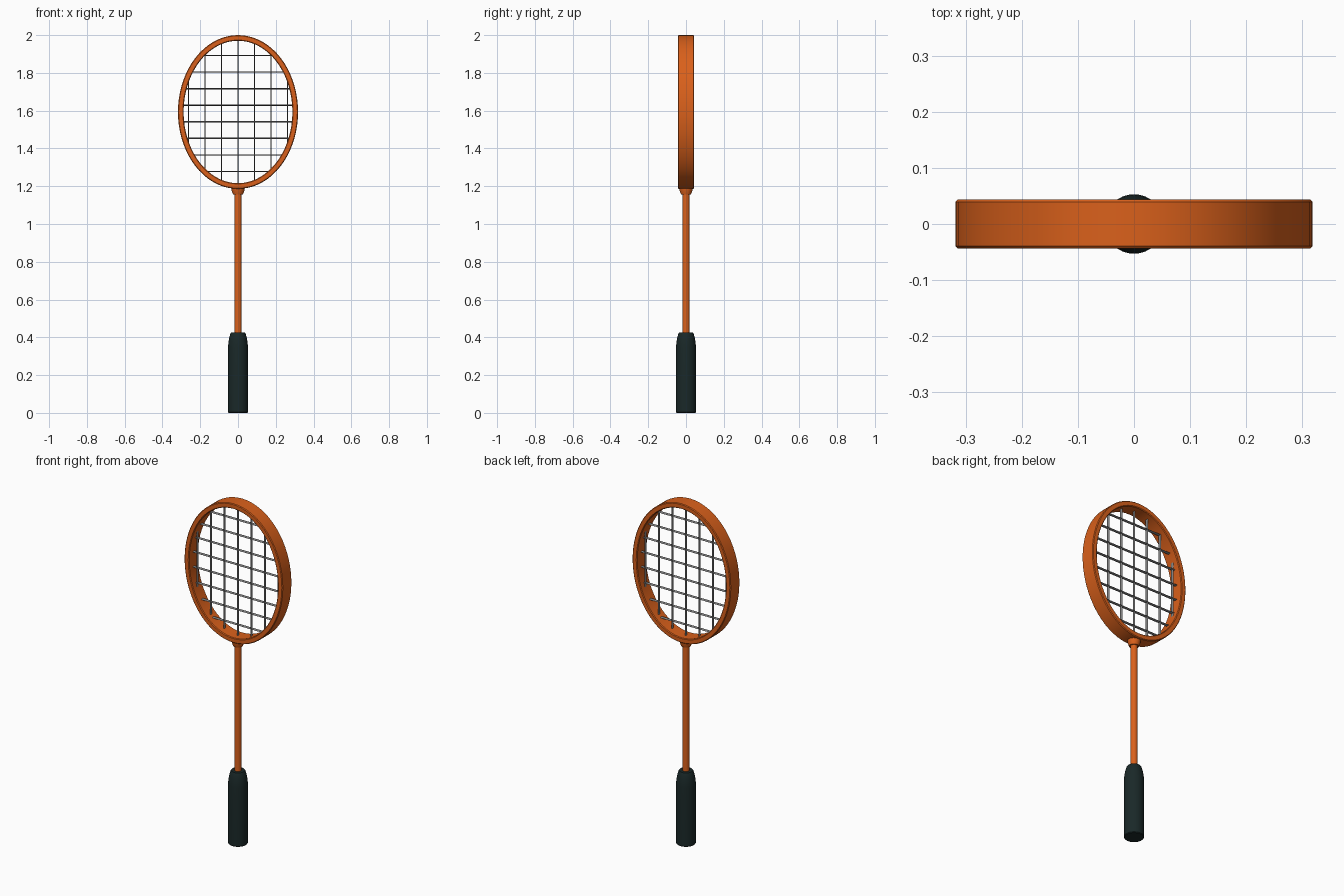
import bpy, bmesh, math
from mathutils import Vector

if "Cube" in bpy.data.objects:
    bpy.data.objects.remove(bpy.data.objects["Cube"])

CZ, RX, RZ = 1.593, 0.303, 0.392      # head centre and centreline radii


def material(name, rgb):
    m = bpy.data.materials.new(name)
    m.diffuse_color = (*rgb, 1)
    m.use_nodes = True
    m.node_tree.nodes["Principled BSDF"].inputs["Base Color"].default_value = m.diffuse_color
    return m


ORANGE = material("burnt orange", (0.70, 0.118, 0.011))
GRIP = material("dark green grey", (0.010, 0.021, 0.021))
STRING = material("mid grey", (0.22, 0.22, 0.22))


def finish(bm, name, mat, angle=35):
    bmesh.ops.recalc_face_normals(bm, faces=bm.faces)
    me = bpy.data.meshes.new(name)
    bm.to_mesh(me)
    bm.free()
    me.materials.append(mat)
    ob = bpy.data.objects.new(name, me)
    bpy.context.collection.objects.link(ob)
    bpy.ops.object.select_all(action='DESELECT')
    ob.select_set(True)
    bpy.context.view_layer.objects.active = ob
    bpy.ops.object.shade_smooth_by_angle(angle=math.radians(angle))
    return ob


def lathe(name, profile, mat, n=32):
    """Capped turned part from (radius, z) points."""
    bm = bmesh.new()
    rings = [[bm.verts.new((r * math.cos(2 * math.pi * i / n),
                            r * math.sin(2 * math.pi * i / n), z))
              for i in range(n)] for r, z in profile]
    for a, b in zip(rings, rings[1:]):
        for i in range(n):
            j = (i + 1) % n
            bm.faces.new((a[i], a[j], b[j], b[i]))
    bm.faces.new(rings[0])
    bm.faces.new(rings[-1])
    return finish(bm, name, mat)


# Head frame: bevelled flat section swept round an ellipse
def head_frame(n=72):
    t, d, b, c = 0.015, 0.0435, 0.004, 0.004
    section = [(t, d - b), (t - c, d), (c - t, d), (-t, d - b),
               (-t, b - d), (c - t, -d), (t - c, -d), (t, b - d)]
    bm = bmesh.new()
    rings = []
    for i in range(n):
        a = 2 * math.pi * i / n
        nor = Vector((math.cos(a) / RX, 0, math.sin(a) / RZ)).normalized()
        p = Vector((RX * math.cos(a), 0, CZ + RZ * math.sin(a)))
        rings.append([bm.verts.new(p + nor * u + Vector((0, v, 0))) for u, v in section])
    for i in range(n):
        a, e = rings[i], rings[(i + 1) % n]
        for k in range(8):
            m = (k + 1) % 8
            bm.faces.new((a[k], a[m], e[m], e[k]))
    return finish(bm, "head_frame", ORANGE, 35)


# Strings: rods flattened so they are deeper than wide
def string(bm, p, q, n=8):
    mid, length = (p + q) / 2, (q - p).length
    rot = (q - p).to_track_quat('Z', 'Y').to_matrix().to_4x4()
    vs = bmesh.ops.create_cone(bm, cap_ends=True, segments=n, radius1=0.0033,
                               radius2=0.0033, depth=length)["verts"]
    for v in vs:
        v.co = rot @ v.co
        v.co.y *= 3
        v.co += mid


head_frame()

bm = bmesh.new()
for i in range(-3, 4):
    x = i * 0.0875
    h = RZ * math.sqrt(1 - (x / RX) ** 2)
    string(bm, Vector((x, 0, CZ - h)), Vector((x, 0, CZ + h)))
finish(bm, "main_strings", STRING, 60)

bm = bmesh.new()
for i in range(8):
    z = 1.278 + i * 0.0877
    w = RX * math.sqrt(1 - ((z - CZ) / RZ) ** 2)
    string(bm, Vector((-w, 0, z)), Vector((w, 0, z)))
finish(bm, "cross_strings", STRING, 60)

# Shaft, throat collar and handle
lathe("shaft", [(0.019, 0.40), (0.019, 1.19)], ORANGE, 24)
lathe("throat_collar", [(0.026, 1.155), (0.034, 1.178), (0.035, 1.195)], ORANGE)
lathe("handle_grip", [(0.050, 0.0), (0.053, 0.004), (0.053, 0.345), (0.051, 0.37),
                      (0.046, 0.40), (0.040, 0.42), (0.037, 0.426)], GRIP)
